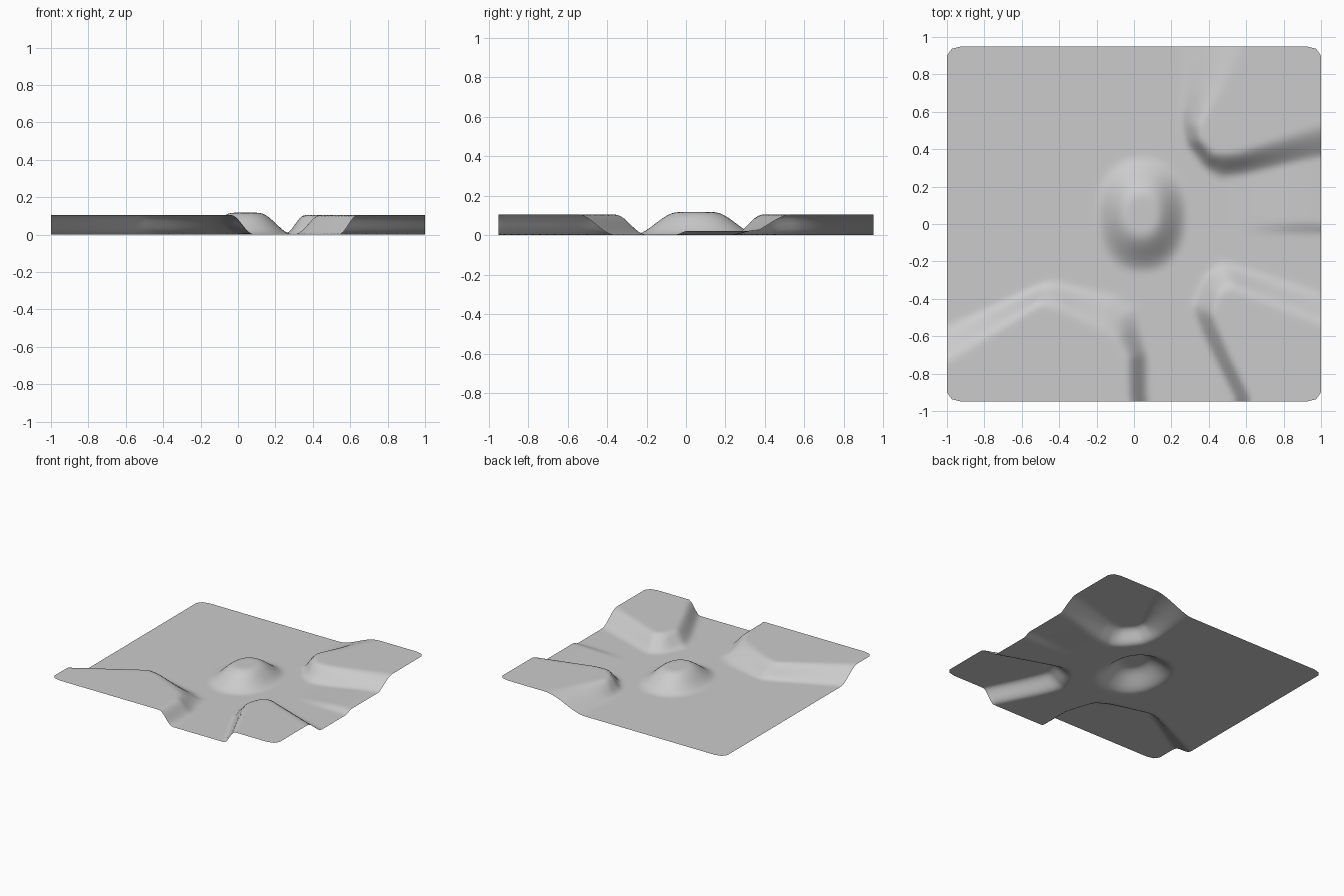
import bpy
import bmesh
from mathutils import Vector
from mathutils.geometry import intersect_point_line

if "Cube" in bpy.data.objects:
    bpy.data.objects.remove(bpy.data.objects["Cube"])

HALF_X, HALF_Y = 1.0, 0.95
PLATEAU = 0.105

# Each plateau: outline of its flat top and outline of its foot
PLATEAUS = [
    # south west, with a nose running down towards the mound
    ([(-1.4, -1), (-1, -.75), (-.5, -.43), (-.4, -.46), (-.1, -.62), (-.04, -.72), (-.03, -1.4), (-1.4, -1.4)],
     [(-1.4, -.75), (-1, -.54), (-.45, -.3), (-.1, -.37), (.02, -.44), (.08, -.7), (.09, -1.4), (-1.4, -1.4)]),
    # south east
    ([(1.4, -.67), (1, -.55), (.52, -.35), (.46, -.38), (.43, -.48), (.53, -.72), (.64, -.95), (.86, -1.4), (1.4, -1.4)],
     [(1.4, -.5), (1, -.36), (.46, -.19), (.38, -.26), (.3, -.44), (.35, -.58), (.54, -.95), (.76, -1.4), (1.4, -1.4)]),
    # north east
    ([(1.4, .66), (1, .54), (.55, .39), (.43, .38), (.36, .45), (.35, .52), (.48, .72), (.6, .95), (.8, 1.4), (1.4, 1.4)],
     [(1.4, .4), (1, .29), (.45, .24), (.36, .31), (.27, .44), (.24, .6), (.24, 1.4), (1.4, 1.4)]),
]


def smooth(low, high, value):
    t = min(max((value - low) / (high - low), 0), 1)
    return t * t * (3 - 2 * t)


def edges(outline):
    return zip(outline, outline[1:] + outline[:1])


def inside(p, outline):
    result = False
    for (ax, ay), (bx, by) in edges(outline):
        if (ay > p.y) != (by > p.y) and p.x < ax + (p.y - ay) * (bx - ax) / (by - ay):
            result = not result
    return result


def distance(p, outline):
    best = 10
    for a, b in edges(outline):
        a, b = Vector(a), Vector(b)
        t = min(max((p - a).dot(b - a) / (b - a).length_squared, 0), 1)
        best = min(best, (p - a.lerp(b, t)).length)
    return best


def plateau_height(p, top, foot):
    if inside(p, top):
        return PLATEAU
    if not inside(p, foot):
        return 0
    up, down = distance(p, foot), distance(p, top)
    return PLATEAU * smooth(0, 1, up / (up + down))


def mound_height(p):
    dx, dy = (p.x - .04) / .21, (p.y - .05) / .265
    r = (abs(dx) ** 2.2 + abs(dy) ** 2.2) ** (1 / 2.2)
    return .117 * (1 - smooth(.35, 1.2, r))


def shelf_height(p):
    # low step on the floor of the eastern valley
    return .022 * smooth(.5, .95, p.x) * smooth(-.06, .01, p.y) * (1 - smooth(.4, .6, p.y))


# Flat sheet
bm = bmesh.new()
bmesh.ops.create_grid(bm, x_segments=110, y_segments=104, size=1)
for v in bm.verts:
    v.co.y *= HALF_Y

# Trimmed corners
for sx in (-1, 1):
    for sy in (-1, 1):
        for point, normal in (((.92, HALF_Y), (.25, 1)), ((1, .9), (1, .7))):
            bmesh.ops.bisect_plane(
                bm, geom=bm.verts[:] + bm.edges[:] + bm.faces[:],
                plane_co=(sx * point[0], sy * point[1], 0),
                plane_no=(sx * normal[0], sy * normal[1], 0), clear_outer=True)

# Raise the relief
for v in bm.verts:
    p = v.co.xy
    heights = [plateau_height(p, top, foot) for top, foot in PLATEAUS]
    v.co.z = max(heights + [mound_height(p), shelf_height(p)])
for _ in range(2):
    bmesh.ops.smooth_vert(bm, verts=[v for v in bm.verts if not v.is_boundary],
                          factor=.5, use_axis_z=True)

mesh = bpy.data.meshes.new("terrain")
bm.to_mesh(mesh)
bm.free()
terrain = bpy.data.objects.new("terrain", mesh)
bpy.context.collection.objects.link(terrain)
for face in mesh.polygons:
    face.use_smooth = True

# Plain grey ground
grey = bpy.data.materials.new("ground_grey")
grey.use_nodes = True
colour = (.6, .6, .6, 1)
grey.diffuse_color = colour
grey.node_tree.nodes["Principled BSDF"].inputs["Base Color"].default_value = colour
mesh.materials.append(grey)
